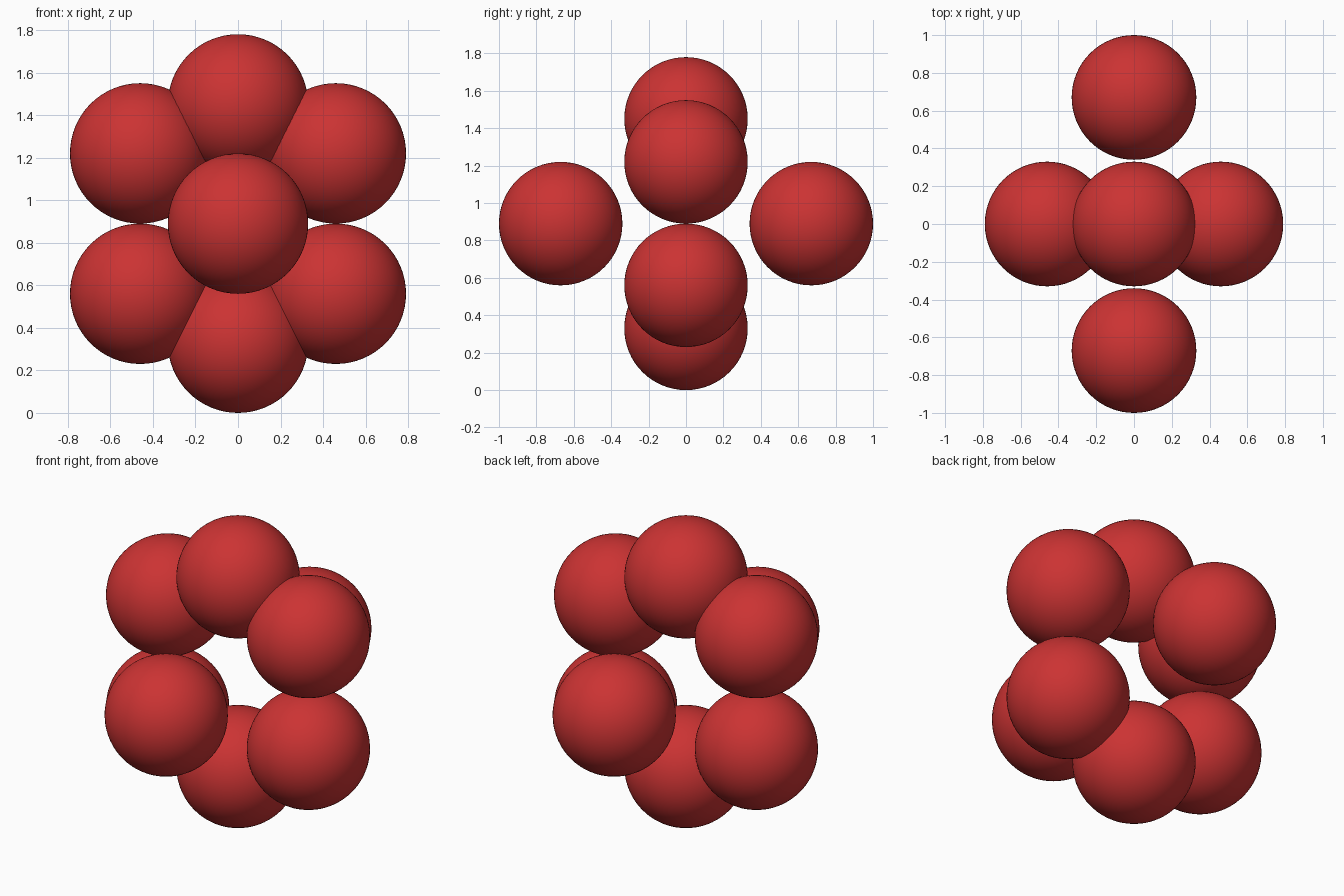
import bpy

if "Cube" in bpy.data.objects:
    bpy.data.objects.remove(bpy.data.objects["Cube"])

R = 0.33      # ball radius
MID = 0.89    # height of the cluster centre

red = bpy.data.materials.new("red")
red.diffuse_color = (0.60, 0.033, 0.033, 1)
red.use_nodes = True
red.node_tree.nodes["Principled BSDF"].inputs["Base Color"].default_value = red.diffuse_color


def ball(name, x, y, z):
    bpy.ops.mesh.primitive_uv_sphere_add(segments=64, ring_count=32, radius=R, location=(x, y, z))
    ob = bpy.context.object
    ob.name = name
    ob.data.materials.append(red)
    bpy.ops.object.shade_smooth()


# top and bottom balls
ball("top_ball", 0, 0, MID + 0.56)
ball("bottom_ball", 0, 0, MID - 0.56)

# front and back balls
ball("front_ball", 0, -0.67, MID)
ball("back_ball", 0, 0.67, MID)

# stacked pairs on the left and right
for side, sx in (("left", -1), ("right", 1)):
    ball(side + "_upper_ball", sx * 0.46, 0, MID + 0.33)
    ball(side + "_lower_ball", sx * 0.46, 0, MID - 0.33)
